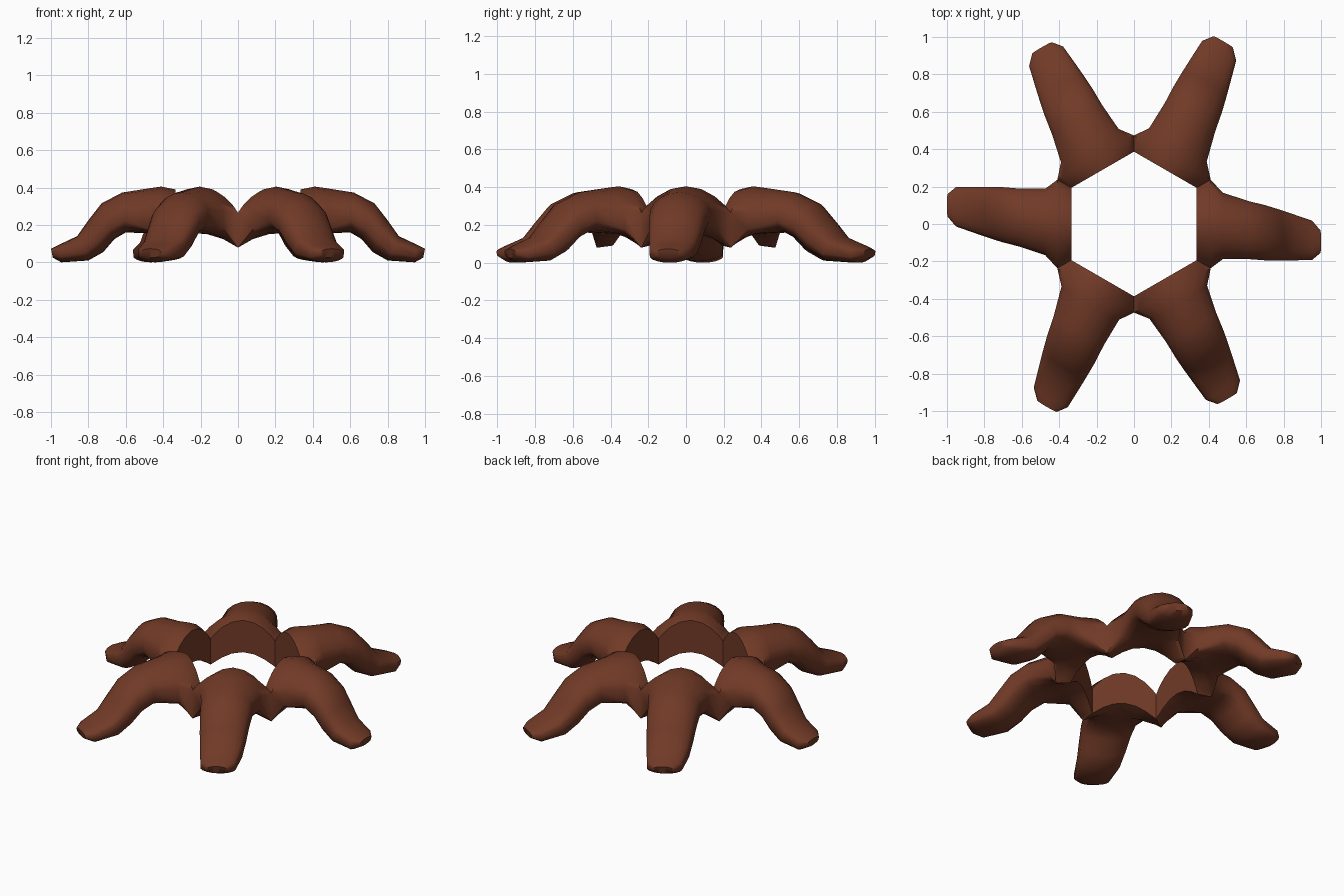
import bpy, bmesh, math

if "Cube" in bpy.data.objects:
    bpy.data.objects.remove(bpy.data.objects["Cube"])

brown = bpy.data.materials.new("dark reddish brown")
brown.diffuse_color = (0.165, 0.042, 0.02, 1)
brown.use_nodes = True
brown.node_tree.nodes["Principled BSDF"].inputs["Base Color"].default_value = brown.diffuse_color

# leg sections: top (u, z), bottom (u, z), half width, side drop, squareness
T30 = math.tan(math.radians(30))
SECTIONS = [
    (0.335, 0.395, 0.335, 0.185, 0.335 * T30, 0.11, 0.75),
    (0.41, 0.41, 0.41, 0.165, 0.41 * T30, 0.11, 0.70),
    (0.48, 0.40, 0.46, 0.16, 0.178, 0.05, 0.25),
    (0.62, 0.378, 0.60, 0.165, 0.155, 0.015, 0.12),
    (0.73, 0.32, 0.66, 0.13, 0.147, 0.01, 0.12),
    (0.80, 0.23, 0.72, 0.06, 0.137, 0.0, 0.15),
    (0.86, 0.145, 0.80, 0.015, 0.125, 0.0, 0.25),
    (0.955, 0.10, 0.945, 0.005, 0.105, 0.0, 0.25),
    (1.0, 0.078, 0.99, 0.03, 0.06, 0.0, 0.25),
]
# heading in degrees, reach, sideways drift of the foot
LEGS = [(0, 1.0, -0.095), (60, 1.085, 0.075), (120, 1.065, -0.045),
        (180, 1.0, -0.10), (240, 1.08, 0.085), (300, 1.06, -0.035)]
H = 9            # points along each of the top and bottom arcs
A0 = math.radians(12)


def add_leg(bm, heading, reach, drift):
    c, s_ = math.cos(math.radians(heading)), math.sin(math.radians(heading))
    rings = []
    for ut, zt, ub, zb, w, sag, q in SECTIONS:
        ring = []
        for k in range(2 * H):
            up = 1 if k < H else -1
            a = A0 + (math.pi - 2 * A0) * (k % H) / (H - 1)
            side = math.cos(a) / math.cos(A0) * up
            t = up * (q + (1 - q) * math.sin(a))
            u = (ut + ub) / 2 + (ut - ub) / 2 * t
            z = (zt + zb) / 2 + (zt - zb) / 2 * t - sag * side * side
            f = max(0.0, (u - 0.41) / 0.59)
            u += f * (reach - 1)
            v = side * w + drift * f
            ring.append(bm.verts.new((c * u - s_ * v, s_ * u + c * v, z)))
        rings.append(ring)
    n = 2 * H
    for i in range(len(rings) - 1):
        for k in range(n):
            # neck ends stay open where neighbouring legs join
            if i == 0 and k in (H - 1, n - 1):
                continue
            r0, r1, m = rings[i], rings[i + 1], (k + 1) % n
            bm.faces.new((r0[k], r1[k], r1[m], r0[m]))
    # inner wall and toe as strips
    for ring in (rings[0], rings[-1]):
        for k in range(H - 1):
            bm.faces.new((ring[k], ring[k + 1], ring[n - 2 - k], ring[n - 1 - k]))


# six arched legs joined into one ring
bm = bmesh.new()
for leg in LEGS:
    add_leg(bm, *leg)
bmesh.ops.remove_doubles(bm, verts=bm.verts, dist=0.002)
bmesh.ops.recalc_face_normals(bm, faces=bm.faces)
low = min(v.co.z for v in bm.verts)
bmesh.ops.translate(bm, verts=bm.verts, vec=(0, 0, -low))
mesh = bpy.data.meshes.new("six_legged_ring")
bm.to_mesh(mesh)
bm.free()
mesh.materials.append(brown)
obj = bpy.data.objects.new("six_legged_ring", mesh)
bpy.context.collection.objects.link(obj)
bpy.context.view_layer.objects.active = obj
obj.select_set(True)
bpy.ops.object.shade_smooth_by_angle(angle=math.radians(50))
